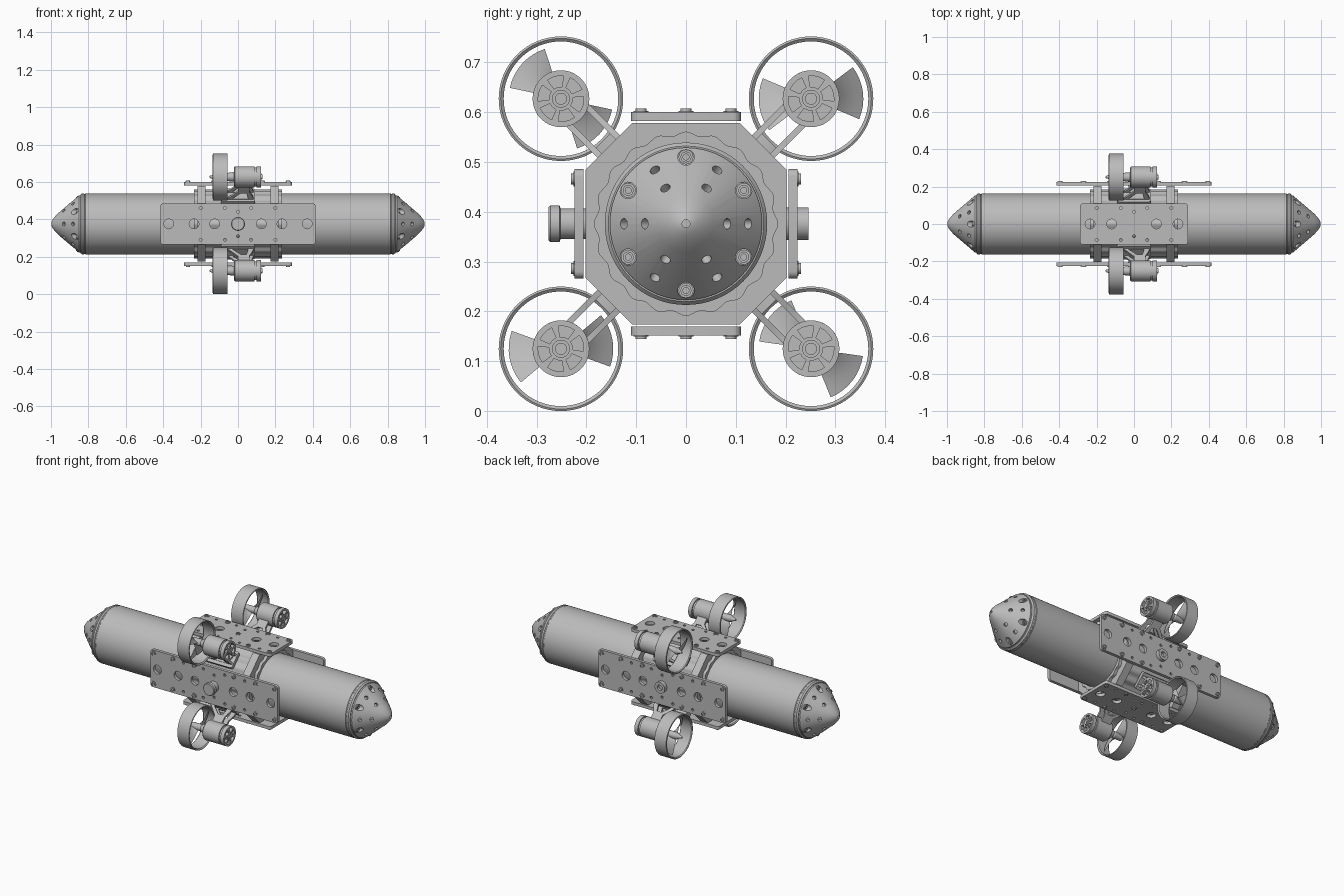
import bpy, bmesh
from math import pi, sin, cos, radians
from mathutils import Matrix, Vector

cube = bpy.data.objects.get("Cube")
if cube:
    bpy.data.objects.remove(cube, do_unlink=True)

grey = bpy.data.materials.new("mid_grey")
grey.use_nodes = True
grey.diffuse_color = (0.5, 0.5, 0.5, 1)
grey.node_tree.nodes["Principled BSDF"].inputs["Base Color"].default_value = (0.5, 0.5, 0.5, 1)

T = Matrix.Translation
AXIS = T((0, 0, 0.376))                       # long axis of the hull
YZ = Matrix(((0, 0, 1, 0), (1, 0, 0, 0), (0, 1, 0, 0), (0, 0, 0, 1)))
UP = Matrix.Rotation(-pi / 2, 4, 'Y')         # turns +x lathes to point +z


def rx(deg):
    return Matrix.Rotation(radians(deg), 4, 'X')


def add(name, mesh, m):
    ob = bpy.data.objects.new(name, mesh)
    if not mesh.materials:
        mesh.materials.append(grey)
    bpy.context.scene.collection.objects.link(ob)
    ob.matrix_world = m
    return ob


def lathe_mesh(name, prof, n=32, closed=False):
    """Spin (x, radius) points round the x axis."""
    bm = bmesh.new()
    vs = [bm.verts.new((x, 0, r)) for x, r in prof]
    for a, b in zip(vs, vs[1:] + (vs[:1] if closed else [])):
        bm.edges.new((a, b))
    bmesh.ops.spin(bm, geom=bm.verts[:] + bm.edges[:], cent=(0, 0, 0), axis=(1, 0, 0),
                   dvec=(0, 0, 0), angle=2 * pi, steps=n)
    bmesh.ops.remove_doubles(bm, verts=bm.verts[:], dist=1e-5)
    bmesh.ops.recalc_face_normals(bm, faces=bm.faces[:])
    me = bpy.data.meshes.new(name)
    bm.to_mesh(me)
    bm.free()
    return me


def lathe(name, prof, m, n=32, closed=False):
    return add(name, lathe_mesh(name, prof, n, closed), m)


def bake(ob):
    return bpy.data.meshes.new_from_object(ob.evaluated_get(bpy.context.evaluated_depsgraph_get()))


def plate_mesh(name, loops, thick):
    """Flat sheet in xy; the first loop is the outline, the rest are holes."""
    cu = bpy.data.curves.new(name, 'CURVE')
    cu.dimensions, cu.fill_mode, cu.extrude = '2D', 'BOTH', thick / 2
    for loop in loops:
        sp = cu.splines.new('POLY')
        sp.points.add(len(loop) - 1)
        for p, (x, y) in zip(sp.points, loop):
            p.co = (x, y, 0, 1)
        sp.use_cyclic_u = True
    ob = add(name, cu, Matrix())
    me = bake(ob)
    bpy.data.objects.remove(ob, do_unlink=True)
    bm = bmesh.new()
    bm.from_mesh(me)
    bmesh.ops.remove_doubles(bm, verts=bm.verts[:], dist=1e-5)
    bmesh.ops.recalc_face_normals(bm, faces=bm.faces[:])
    bm.to_mesh(me)
    bm.free()
    return me


def circle(x, y, r, n=20):
    return [(x + r * cos(2 * pi * i / n), y + r * sin(2 * pi * i / n)) for i in range(n)]


def round_rect(hx, hy, r):
    pts = []
    for k, (sx, sy) in enumerate(((1, 1), (-1, 1), (-1, -1), (1, -1))):
        for i in range(5):
            a = (k + i / 4) * pi / 2
            pts.append((sx * (hx - r) + r * cos(a), sy * (hy - r) + r * sin(a)))
    return pts


# Hull tube with bevelled ends and shallow seams
half = [(0.70, 0.163), (0.815, 0.163), (0.817, 0.161), (0.822, 0.161), (0.824, 0.163),
        (0.834, 0.163), (0.842, 0.156), (0.842, 0)]
lathe("hull_tube", [(-x, r) for x, r in reversed(half)] + half, AXIS, 64)

# Screw shared by every plate and nose; local +x is outwards
screw = lathe_mesh("screw", [(-0.016, 0), (-0.016, 0.015), (0.003, 0.015), (0.003, 0.011), (0.008, 0.011),
                             (0.008, 0.006), (0.003, 0.006), (0.003, 0)], 16)

# Nose cones with drilled holes and sunk screws
nose_prof = [(0.835, 0), (0.835, 0.153), (0.85, 0.153), (0.963, 0.056), (0.98, 0.038),
             (0.991, 0.023), (0.998, 0.010), (1, 0)]
nose = lathe("nose", nose_prof, Matrix(), 48)
bm = bmesh.new()


def drill(m, r, length):
    bmesh.ops.create_cone(bm, cap_ends=True, segments=20, radius1=r, radius2=r, depth=length, matrix=m)


normal = Vector((0.097, 0, 0.113)).normalized()
tilt = normal.to_track_quat('Z', 'Y').to_matrix().to_4x4()
along = Matrix.Rotation(pi / 2, 4, 'Y')
for k in range(6):
    for r in (0.083, 0.125):
        x = 0.85 + (0.153 - r) * 0.113 / 0.097
        drill(rx(60 * k + 30) @ T((x, 0, r)) @ tilt, 0.0105, 0.04)
    drill(rx(60 * k) @ T((0.896, 0, 0.134)) @ along, 0.0165, 0.08)
drill(T((1, 0, 0)) @ along, 0.008, 0.03)
cut_me = bpy.data.meshes.new("nose_cutter")
bm.to_mesh(cut_me)
bm.free()
cutter = add("nose_cutter", cut_me, Matrix())
cutter.hide_render = True
mod = nose.modifiers.new("holes", 'BOOLEAN')
mod.operation, mod.solver, mod.object = 'DIFFERENCE', 'EXACT', cutter
nose_me = bake(nose)
for ob in (nose, cutter):
    bpy.data.objects.remove(ob, do_unlink=True)
for side, turn in (("left", 0), ("right", pi)):
    m = AXIS @ Matrix.Rotation(turn, 4, 'Z')
    add(side + "_nose_cone", nose_me, m)
    for k in range(6):
        add(side + "_nose_screw", screw, m @ rx(60 * k) @ T((0.859, 0, 0.134)))

# Fluted sleeve and octagonal clamp rings
flutes = [((0.181 + 0.004 * cos(20 * a)) * cos(a), (0.181 + 0.004 * cos(20 * a)) * sin(a))
          for a in (2 * pi * i / 160 for i in range(160))]
add("fluted_sleeve", plate_mesh("fluted_sleeve", [flutes, circle(0, 0, 0.16, 64)], 0.47), AXIS @ YZ)
a, b = 0.202, 0.108
octagon = [(a, -b), (a, b), (b, a), (-b, a), (-a, b), (-a, -b), (-b, -a), (b, -a)]
ring = plate_mesh("clamp_ring", [octagon, circle(0, 0, 0.165, 64)], 0.045)
for side, x in (("left", 0.195), ("right", -0.195)):
    add(side + "_clamp_ring", ring, AXIS @ T((x, 0, 0)) @ YZ)


# Mounting plates on the four sides
def mount_plate(name, turn, half_len, big, bolts):
    m = AXIS @ rx(turn)
    holes = [circle(s * x, 0, 0.026) for x in big for s in (1, -1)]
    holes += [circle(s * x, t * 0.085, 0.008, 10) for x in (0.07, 0.2) for s in (1, -1) for t in (1, -1)]
    holes += [circle(0, t * 0.065, 0.008, 10) for t in (1, -1)]
    me = plate_mesh(name, [round_rect(half_len, 0.11, 0.015)] + holes, 0.018)
    add(name, me, m @ T((0, 0, 0.215)))
    for x in bolts:
        for s in (1, -1):
            for t in (1, -1):
                add(name + "_screw", screw, m @ T((s * x, t * 0.09, 0.223)) @ UP)


for name, turn in (("top_plate", 0), ("bottom_plate", 180)):
    mount_plate(name, turn, 0.288, (0.12, 0.235), (0.13, 0.268))
    add(name + "_centre_screw", screw, AXIS @ rx(turn) @ T((0, 0, 0.223)) @ UP)
for name, turn in (("front_plate", 90), ("back_plate", -90)):
    mount_plate(name, turn, 0.415, (0.125, 0.235, 0.37), (0.13, 0.27, 0.395))

# Front plug and back port
lathe("front_plug", [(0.2, 0), (0.2, 0.031), (0.252, 0.031), (0.254, 0.037), (0.272, 0.037),
                     (0.276, 0.033), (0.276, 0)], AXIS @ rx(90) @ UP)
lathe("back_port", [(0.2, 0), (0.2, 0.033), (0.246, 0.033), (0.246, 0.016), (0.23, 0.016), (0.23, 0)],
      AXIS @ rx(-90) @ UP)


# Propeller blade: a twisted fan sector
def blade_mesh():
    bm = bmesh.new()
    rows = []
    for i in range(7):
        r = 0.014 + 0.091 * i / 6
        row = []
        for j in range(9):
            s = j / 4 - 1
            ang = radians(30) * s
            row.append(bm.verts.new((-0.095 + 0.022 * s, r * cos(ang), r * sin(ang))))
        rows.append(row)
    for p, q in zip(rows, rows[1:]):
        for j in range(8):
            bm.faces.new((p[j], p[j + 1], q[j + 1], q[j]))
    bmesh.ops.solidify(bm, geom=bm.faces[:], thickness=0.003)
    me = bpy.data.meshes.new("blade")
    bm.to_mesh(me)
    bm.free()
    return me


def wedge(mid):
    arc = [radians(mid + d) for d in (-21, -7, 7, 21)]
    return [(0.024 * cos(t), 0.024 * sin(t)) for t in arc] + \
           [(0.046 * cos(t), 0.046 * sin(t)) for t in reversed(arc)]


# Thruster parts, built once with the axis along x
D = 0.355
blade = blade_mesh()
duct = lathe_mesh("duct", [(-0.135, 0.119), (-0.133, 0.125), (-0.057, 0.125), (-0.055, 0.121),
                           (-0.06, 0.115), (-0.13, 0.115)], 64, True)
motor = lathe_mesh("motor", [(-0.055, 0), (-0.055, 0.022), (-0.022, 0.026), (-0.022, 0.05), (-0.015, 0.057),
                             (0.088, 0.057), (0.088, 0.05), (0.102, 0.05), (0.102, 0)])
cap = plate_mesh("motor_cap", [circle(0, 0, 0.057, 40)] + [wedge(60 * k) for k in range(6)], 0.022)
knob = lathe_mesh("cap_knob", [(0.1, 0), (0.1, 0.018), (0.126, 0.018), (0.126, 0.012), (0.13, 0.012), (0.13, 0)])
spinner = lathe_mesh("spinner", [(-0.153, 0), (-0.15, 0.006), (-0.13, 0.012), (-0.12, 0.019),
                                 (-0.065, 0.02), (-0.055, 0.014), (-0.05, 0)])
strut = plate_mesh("strut", [[(-0.09, 0.2), (0.085, 0.2), (0.08, 0.235), (0.062, 0.27), (0.062, 0.315),
                              (0, 0.315), (0, 0.275), (-0.05, 0.225), (-0.09, 0.222)],
                             [(-0.03, 0.222), (0.055, 0.222), (0.045, 0.262), (0.015, 0.262)]], 0.012)
pad = plate_mesh("pad", [round_rect(0.09, 0.05, 0.012)], 0.02)
saddle = plate_mesh("saddle", [round_rect(0.035, 0.03, 0.008)], 0.025)

spots = {"back_upper": (45, 7), "front_upper": (135, 138), "front_lower": (225, 10), "back_lower": (315, -38)}
for spot, (angle, phase) in spots.items():
    m = AXIS @ rx(angle - 90)
    hub = m @ T((0, 0, D))
    for name, me in (("duct", duct), ("motor", motor), ("cap_knob", knob), ("spinner", spinner)):
        add(spot + "_" + name, me, hub)
    add(spot + "_motor_cap", cap, hub @ T((0.111, 0, 0)) @ YZ)
    for k in (0, 180):
        add(spot + "_blade", blade, AXIS @ T((0, D * cos(radians(angle)), D * sin(radians(angle)))) @ rx(phase + k))
    for v in (-0.026, 0.026):
        add(spot + "_strut", strut, m @ T((0, v, 0)) @ rx(90))
    add(spot + "_mount_pad", pad, m @ T((0, 0, 0.208)))
    add(spot + "_duct_saddle", saddle, m @ T((-0.09, 0, 0.223)))

# Smooth shading with sharp edges kept
bpy.ops.object.select_all(action='DESELECT')
meshes = [ob for ob in bpy.context.scene.objects if ob.type == 'MESH']
for ob in meshes:
    ob.select_set(True)
bpy.context.view_layer.objects.active = meshes[0]
bpy.ops.object.shade_smooth_by_angle(angle=radians(30))
